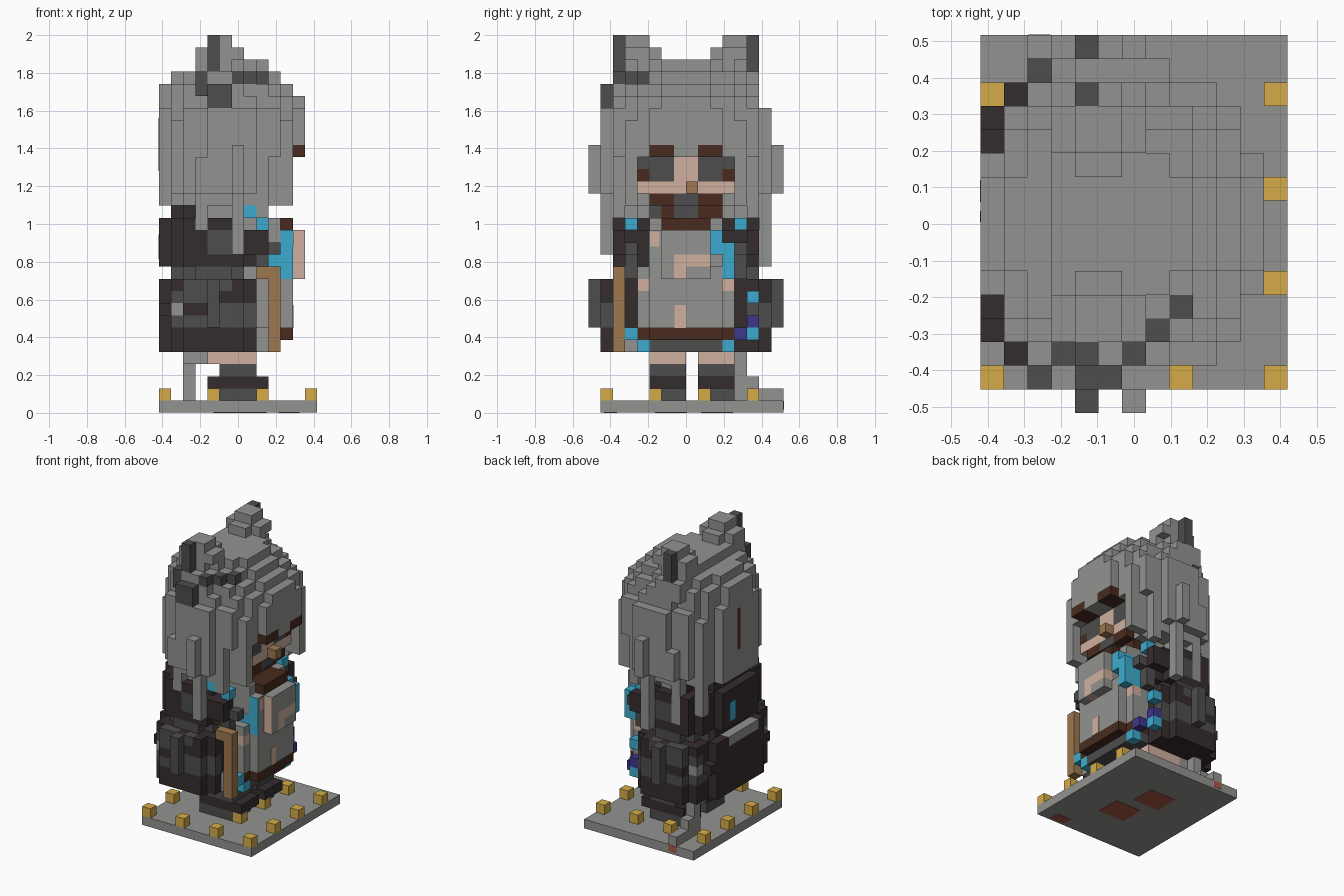
import bpy, bmesh
from mathutils import Vector

if "Cube" in bpy.data.objects:
    bpy.data.objects.remove(bpy.data.objects["Cube"])

V = 2 / 31                                   # size of one block
ORIGIN = Vector((-6.5 * V, -8 * V, 0))

COLOURS = {
    "grey": (.29, .29, .28), "charcoal": (.075, .075, .075),
    "umber": (.036, .025, .027), "brown": (.065, .024, .013),
    "wood": (.34, .19, .08), "gold": (.66, .41, .065),
    "skin": (.63, .43, .35), "blue": (.046, .41, .62),
    "indigo": (.045, .04, .27), "rust": (.4, .097, .058),
}
MATS = {}
for name, rgb in COLOURS.items():
    m = bpy.data.materials.new(name)
    m.use_nodes = True
    m.diffuse_color = (*rgb, 1)
    m.node_tree.nodes["Principled BSDF"].inputs["Base Color"].default_value = (*rgb, 1)
    MATS[name] = m
SLOT = {n: i for i, n in enumerate(COLOURS)}

grid = {}                                    # block -> (part, colour)


def span(s):
    return range(s, s + 1) if isinstance(s, int) else range(s[0], s[1] + 1)


def box(part, colour, i, j, k):
    """Fill an inclusive block range; a plain number means one block."""
    for a in span(i):
        for b in span(j):
            for c in span(k):
                grid[a, b, c] = (part, colour)


def pair(part, colour, i, j, k):
    """A box and its mirror image across the middle of the body."""
    box(part, colour, i, j, k)
    box(part, colour, i, 15 - j if isinstance(j, int) else (15 - j[1], 15 - j[0]), k)


def layer(part, colour, i, j, k, power=2.0):
    """Rounded slab filling the given block ranges."""
    ci, cj = sum(i) / 2, sum(j) / 2
    ri, rj = (i[1] - i[0] + 1) / 2, (j[1] - j[0] + 1) / 2
    for a in span(i):
        for b in span(j):
            if abs((a - ci) / ri) ** power + abs((b - cj) / rj) ** power <= 1:
                box(part, colour, a, b, k)


def paint(part, colour, i, k):
    """Recolour the outermost blocks of a part on both flanks."""
    for a in span(i):
        for c in span(k):
            js = [b for b in range(16) if grid.get((a, b, c), ("",))[0] == part]
            for b in (js[0], js[-1]):
                grid[a, b, c] = (part, colour)


def plate(name, colour, centre, size):
    bpy.ops.mesh.primitive_cube_add(size=1, location=centre)
    o = bpy.context.object
    o.name, o.scale = name, size
    o.data.materials.append(MATS[colour])


# Legs, boots and tail
for j in ((5, 7), (9, 11)):
    box("legs", "skin", (4, 7), j, 4)
    box("boots", "charcoal", (5, 7), j, 3)
    box("boots", "umber", (4, 8), j, 2)
    box("boots", "charcoal", (4, 7), j, 1)
box("tail", "grey", (2, 3), 11, 4)
box("tail", "grey", 2, 12, (2, 4))
box("tail", "grey", 2, (12, 13), 2)
box("tail", "grey", 2, (12, 15), 1)

# Robe: flared skirt, waist, shoulders
layer("robe", "umber", (0, 8), (1, 14), (5, 6), 2.3)
layer("robe", "umber", (0, 8), (1, 14), (7, 9), 2.8)
layer("robe", "umber", (0, 8), (1, 14), 10, 2.3)
layer("robe", "umber", (1, 7), (2, 13), 11, 2.5)
layer("robe", "umber", (0, 8), (2, 13), (12, 14), 2.5)
layer("robe", "umber", (0, 7), (2, 13), 15, 2.3)
layer("robe", "umber", (1, 6), (3, 12), 16)
pair("robe", "umber", 4, 0, (7, 9))
pair("robe", "charcoal", 4, 0, 10)
pair("robe", "charcoal", 1, 2, 9)
pair("robe", "charcoal", 2, 1, 9)
pair("robe", "umber", 0, 3, 8)
paint("robe", "charcoal", (1, 6), 11)
paint("robe", "charcoal", (2, 5), 10)
paint("robe", "charcoal", (2, 3), 9)
paint("robe", "charcoal", 4, (7, 9))
paint("robe", "charcoal", (5, 7), 8)
paint("robe", "charcoal", (1, 7), 7)
paint("robe", "grey", 1, 8)
paint("robe", "charcoal", (4, 5), (13, 14))
pair("robe", "umber", (7, 8), 2, (13, 14))
pair("robe", "charcoal", 8, 3, (11, 12))
pair("robe", "charcoal", 9, 3, 13)
box("robe", "charcoal", 1, (10, 12), (7, 8))
box("robe", "grey", 0, (5, 9), 10)

# Torso, shirt front and belt
box("torso", "grey", (4, 9), (4, 11), (7, 11))
box("torso", "grey", 10, (5, 10), (7, 11))
box("torso", "grey", (5, 9), (5, 10), (12, 15))
box("torso", "grey", (9, 10), 5, (11, 14))
box("torso", "grey", (10, 11), (6, 9), (11, 14))
box("torso", "skin", 11, (8, 9), 12)
box("torso", "skin", 11, 7, (11, 12))
box("torso", "grey", 8, 3, (5, 6))
box("torso", "charcoal", (6, 9), (4, 11), 5)
box("belt", "brown", (8, 9), (4, 11), 6)
box("belt", "brown", 10, (5, 10), 6)
pair("hands", "skin", 9, 4, 10)
pair("hands", "umber", 9, 5, 10)

# Blue scarf and beads
pair("scarf", "blue", 8, 3, 15)
box("scarf", "blue", 7, 2, 16)
box("scarf", "blue", (9, 10), 10, (13, 14))
box("scarf", "blue", (9, 10), 11, (11, 13))
pair("beads", "blue", 9, 4, 5)
box("beads", "blue", 9, 3, 6)
box("beads", "indigo", 9, 12, 6)
box("beads", "blue", 8, 13, 6)
box("beads", "indigo", 8, 13, 7)
box("beads", "blue", 8, 13, 9)

# Staff
box("staff", "wood", 9, 2, (5, 11))
box("staff", "wood", 8, 2, 11)

# Hair: rounded layers, wide in the middle and stepped to the crown
layer("hair", "grey", (2, 7), (3, 12), 16)
layer("hair", "grey", (0, 9), (2, 13), 17)
layer("hair", "grey", (0, 10), (1, 14), (18, 20), 2.2)
layer("hair", "grey", (0, 11), (1, 14), (21, 23), 2.1)
layer("hair", "grey", (0, 11), (1, 14), 24, 1.9)
layer("hair", "grey", (0, 11), (2, 13), 25)
layer("hair", "grey", (0, 10), (2, 13), 26, 1.8)
layer("hair", "grey", (1, 9), (3, 12), 27, 1.9)
layer("hair", "grey", (3, 8), (5, 10), 28)

# Hanging locks
pair("locks", "grey", 6, 0, (18, 21))
box("locks", "grey", 6, 1, (13, 18))
box("locks", "grey", 6, 14, (12, 18))
pair("locks", "grey", 3, 2, (15, 18))
pair("locks", "grey", 7, 2, (17, 21))
pair("locks", "grey", 8, 2, (16, 21))
pair("locks", "grey", (9, 10), 3, (17, 21))
box("locks", "grey", 3, 13, (13, 17))
box("locks", "grey", 1, 12, (14, 17))
box("locks", "grey", 0, (6, 9), (17, 18))

# Ears and slanted hair band
pair("ears", "grey", (3, 5), (3, 6), (27, 28))
pair("ears", "grey", 6, (4, 6), 28)
pair("ears", "grey", (3, 6), (3, 4), 29)
pair("ears", "grey", (4, 5), 5, 29)
pair("ears", "grey", (4, 5), (3, 4), 30)
pair("ears", "grey", (3, 5), 2, (26, 27))
pair("ears", "charcoal", 4, 2, (28, 30))
box("hair_band", "charcoal", 3, 2, (26, 27))
box("hair_band", "charcoal", (4, 5), (1, 2), 26)
box("hair_band", "charcoal", (4, 5), 1, 25)
for n in range(3):
    box("hair_band", "charcoal", 6 + n, 2 + n, 27)

# Face set back between the side locks
for cell in [c for c in grid if c[0] >= 10 and 4 <= c[1] <= 11 and 16 <= c[2] <= 20]:
    del grid[cell]
box("face", "skin", (7, 9), (4, 11), (18, 20))
pair("brows", "brown", (10, 11), (5, 6), 21)
pair("eyes", "charcoal", 9, (4, 6), (19, 20))
pair("eyes", "brown", 9, 4, 19)
box("mask", "brown", (7, 9), (5, 10), 17)
box("mask", "brown", (7, 8), (5, 10), 16)
box("mask", "charcoal", 8, 5, 16)
box("mask", "brown", (7, 10), (6, 9), 15)
box("mask", "charcoal", 9, (7, 8), 17)
box("mask", "charcoal", 8, (7, 8), 16)
box("nose", "wood", 10, 8, 18)

# Gold studs on the base
for i in range(0, 13, 4):
    for j in range(1, 14, 4):
        if (i, j, 1) not in grid:
            box("studs", "gold", i, j, 1)

# Turn each part's blocks into a mesh of its visible faces
DIRS = [Vector(d) * s for d in ((1, 0, 0), (0, 1, 0), (0, 0, 1)) for s in (1, -1)]
for part in sorted({p for p, _ in grid.values()}):
    bm = bmesh.new()
    for cell, (p, colour) in grid.items():
        if p != part:
            continue
        for d in DIRS:
            if tuple(int(c + e) for c, e in zip(cell, d)) in grid:
                continue
            u = Vector((d.y, d.z, d.x))
            w = d.cross(u)
            mid = Vector(cell) + Vector((.5, .5, .5)) + d / 2
            corners = [mid + (u * a + w * b) / 2 for a, b in ((-1, -1), (1, -1), (1, 1), (-1, 1))]
            f = bm.faces.new([bm.verts.new(ORIGIN + c * V) for c in corners])
            f.material_index = SLOT[colour]
    bmesh.ops.remove_doubles(bm, verts=bm.verts, dist=V / 100)
    mesh = bpy.data.meshes.new(part)
    bm.to_mesh(mesh)
    bm.free()
    for m in MATS.values():
        mesh.materials.append(m)
    bpy.context.collection.objects.link(bpy.data.objects.new(part, mesh))

# Base slab with footprints underneath
plate("base", "grey", (0, V / 2, V / 2 + .001), (13 * V, 15 * V, V - .002))
plate("right_footprint", "rust", (.05, -.08, .001), (.2, .17, .002))
plate("left_footprint", "rust", (-.03, .165, .001), (.2, .17, .002))
plate("corner_mark", "rust", (.27, -.4, .001), (.11, .07, .002))
plate("tail_tip_mark", "rust", (-4 * V, 8 * V, .04), (.06, .004, .045))
# Thin painted marks
plate("shirt_mark", "skin", (4.5 * V, -.03, .51), (.006, .06, .12))
plate("chest_side_mark", "skin", (5 * V, -2 * V, 13 * V), (V, .006, 4 * V))
plate("scarf_side_mark", "blue", (4 * V, -3 * V, 13 * V), (V, .006, 4 * V))
plate("scarf_end_mark", "blue", (3 * V, -3 * V, 12.5 * V), (V, .006, V))
plate("chest_edge_mark", "skin", (4.5 * V, -.165, .92), (.006, .05, .08))
plate("back_hair_mark", "brown", (-6.5 * V, .02, 1.42), (.004, .03, .28))
plate("back_robe_mark", "blue", (-6.5 * V, .09, .88), (.004, .06, .13))
